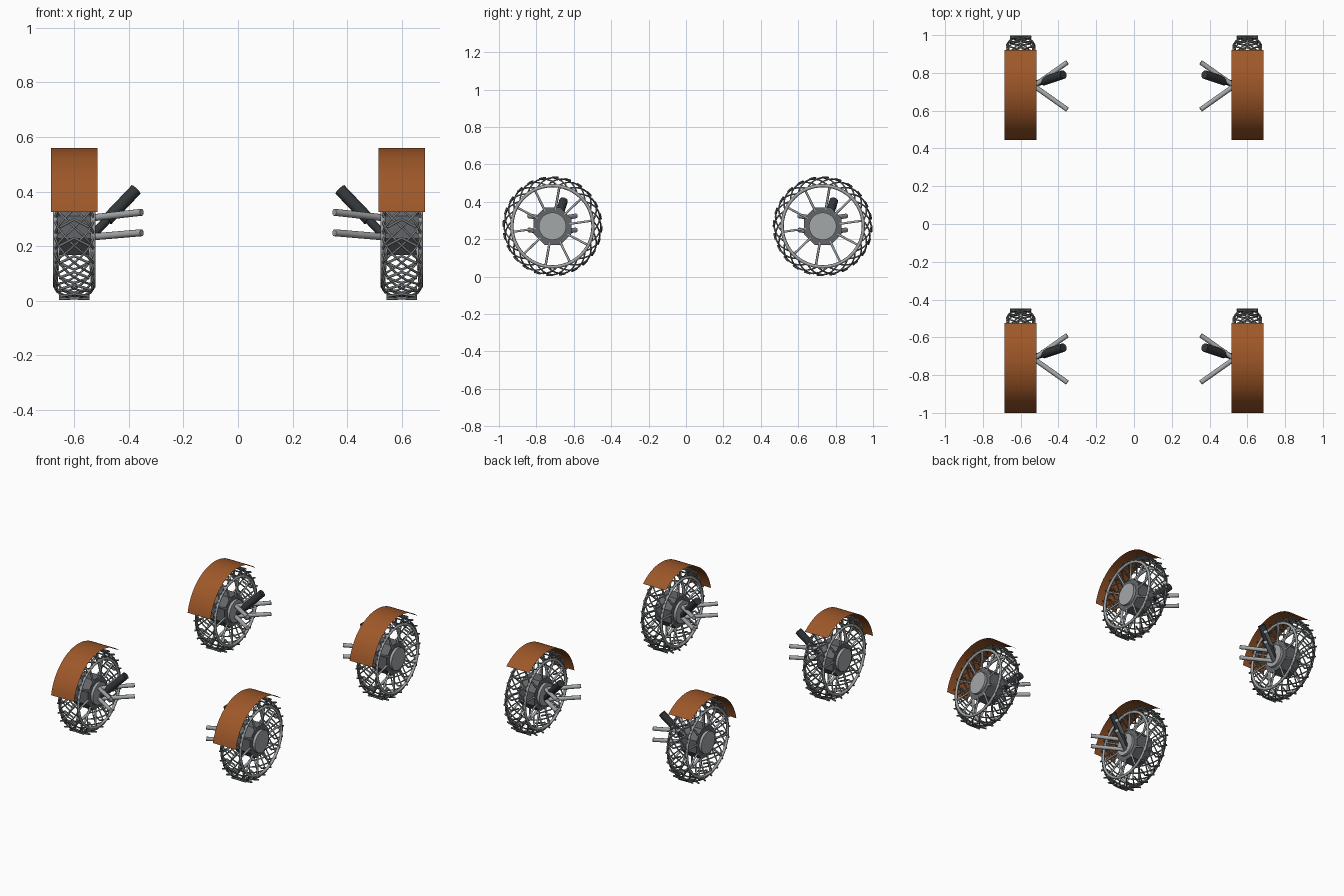
import bpy
import bmesh
from math import sin, cos, pi, radians
from mathutils import Vector

cube = bpy.data.objects.get("Cube")
if cube:
    bpy.data.objects.remove(cube, do_unlink=True)


def material(name, rgb):
    mat = bpy.data.materials.new(name)
    mat.use_nodes = True
    color = (*rgb, 1)
    mat.diffuse_color = color
    mat.node_tree.nodes["Principled BSDF"].inputs["Base Color"].default_value = color
    return mat


ORANGE = material("burnt orange", (0.34, 0.096, 0.022))
LIGHT = material("light grey metal", (0.37, 0.385, 0.395))
HUB = material("dark grey metal", (0.125, 0.13, 0.142))
WIRE = material("wire grey", (0.2, 0.21, 0.21))
TREAD = material("tread grey", (0.15, 0.16, 0.165))
BLACK = material("charcoal", (0.032, 0.038, 0.042))


def polar(x, r, a):
    """Point on the wheel, whose axle runs along x."""
    return Vector((x, r * cos(a), r * sin(a)))


def smooth(obj, angle=40):
    bpy.ops.object.select_all(action="DESELECT")
    obj.select_set(True)
    bpy.context.view_layer.objects.active = obj
    bpy.ops.object.shade_smooth_by_angle(angle=radians(angle))


def tubes(name, paths, radius, mat, origin, closed=False, sides=1):
    """Round bars along a list of paths, turned into one mesh."""
    curve = bpy.data.curves.new(name, "CURVE")
    curve.dimensions = "3D"
    curve.bevel_depth = radius
    curve.bevel_resolution = sides
    curve.use_fill_caps = True
    for path in paths:
        spline = curve.splines.new("POLY")
        spline.points.add(len(path) - 1)
        for point, co in zip(spline.points, path):
            point.co = (*co, 1)
        spline.use_cyclic_u = closed
    curve.materials.append(mat)
    obj = bpy.data.objects.new(name, curve)
    bpy.context.collection.objects.link(obj)
    obj.location = origin
    bpy.ops.object.select_all(action="DESELECT")
    obj.select_set(True)
    bpy.context.view_layer.objects.active = obj
    bpy.ops.object.convert(target="MESH")
    smooth(bpy.context.object, 65)


def mesh_object(name, bm, mat, origin):
    mesh = bpy.data.meshes.new(name)
    bm.to_mesh(mesh)
    bm.free()
    mesh.materials.append(mat)
    obj = bpy.data.objects.new(name, mesh)
    bpy.context.collection.objects.link(obj)
    obj.location = origin
    return obj


def lathe(name, profile, sides, mat, origin):
    """Closed solid of (x, radius) rings around the axle."""
    bm = bmesh.new()
    rings = [[bm.verts.new(polar(x, r, 2 * pi * (i + 0.5) / sides)) for i in range(sides)]
             for x, r in profile]
    for a, b in zip(rings, rings[1:]):
        for i in range(sides):
            j = (i + 1) % sides
            bm.faces.new((a[i], a[j], b[j], b[i]))
    bm.faces.new(rings[0])
    bm.faces.new(rings[-1])
    bmesh.ops.recalc_face_normals(bm, faces=bm.faces)
    return mesh_object(name, bm, mat, origin)


def strand(start, direction, steps=12):
    """One wire wound diagonally across the tyre from rim to rim."""
    points = []
    for k in range(steps + 1):
        t = k / steps
        points.append(polar(0.07 * cos(pi * t), 0.218 + 0.041 * sin(pi * t),
                            start + direction * radians(45) * (t - 0.5)))
    return points


def wheel(label, origin):
    # Woven wire tyre
    count = 24
    starts = [2 * pi * i / count for i in range(count)]
    tubes(label + "_tyre_mesh", [strand(a, d) for a in starts for d in (-1, 1)],
          0.0042, WIRE, origin)
    # Chevron treads
    tubes(label + "_treads",
          [[polar(-0.054, 0.262, a), polar(0, 0.262, a - 0.11), polar(0.054, 0.262, a)]
           for a in starts], 0.0055, TREAD, origin)
    # Side rims
    tubes(label + "_rims",
          [[polar(x, 0.217, 2 * pi * i / 48) for i in range(48)] for x in (-0.069, 0.069)],
          0.009, LIGHT, origin, closed=True, sides=2)
    # Spokes
    angles = [radians(80) + 2 * pi * i / 10 for i in range(10)]
    tubes(label + "_spokes",
          [[polar(s * 0.055, 0.09, a), polar(s * 0.069, 0.215, a)]
           for a in angles for s in (-1, 1)], 0.0065, LIGHT, origin)
    # Hub and its end caps
    lathe(label + "_hub", [(-0.06, 0.109), (0.06, 0.109)], 8, HUB, origin)
    for end, s in (("left", 1), ("right", -1)):
        cap = lathe(label + "_hub_cap_" + end, [(s * 0.058, 0.073), (s * 0.077, 0.073)],
                    32, LIGHT, origin)
        smooth(cap)


def fender(label, origin):
    # Thin curved mudguard
    bm = bmesh.new()
    steps = 32
    arc = [radians(49 + 120 * i / steps) for i in range(steps + 1)]
    rows = [[bm.verts.new(polar(x, 0.291, a)) for x in (-0.085, 0.085)] for a in arc]
    for a, b in zip(rows, rows[1:]):
        bm.faces.new((a[0], a[1], b[1], b[0]))
    bm.normal_update()
    for face in bm.faces:
        if face.normal.dot(face.calc_center_median()) < 0:
            face.normal_flip()
    smooth(mesh_object(label + "_fender", bm, ORANGE, origin))


def suspension(label, origin, side):
    # Upper and lower wishbone arms
    arms = []
    for inner, outer in ((0.035, 0.055), (-0.035, -0.02)):
        for y in (-0.125, 0.125):
            arms.append([Vector((-side * 0.07, 0, inner)), Vector((-side * 0.247, y, outer))])
    tubes(label + "_wishbones", arms, 0.0128, LIGHT, origin, sides=4)
    # Shock absorber
    low = Vector((-side * 0.075, 0.01, -0.02))
    high = Vector((-side * 0.226, 0.06, 0.138))
    tubes(label + "_shock_rod", [[low, high]], 0.016, BLACK, origin, sides=4)
    tubes(label + "_shock_body", [[low.lerp(high, 0.3), high]], 0.023, BLACK, origin, sides=4)


# Four corner assemblies
for end, y in (("front", -0.714), ("rear", 0.731)):
    for side_name, side in (("left", 1), ("right", -1)):
        label = end + "_" + side_name
        origin = (side * 0.6, y, 0.269)
        wheel(label, origin)
        fender(label, origin)
        suspension(label, origin, side)
